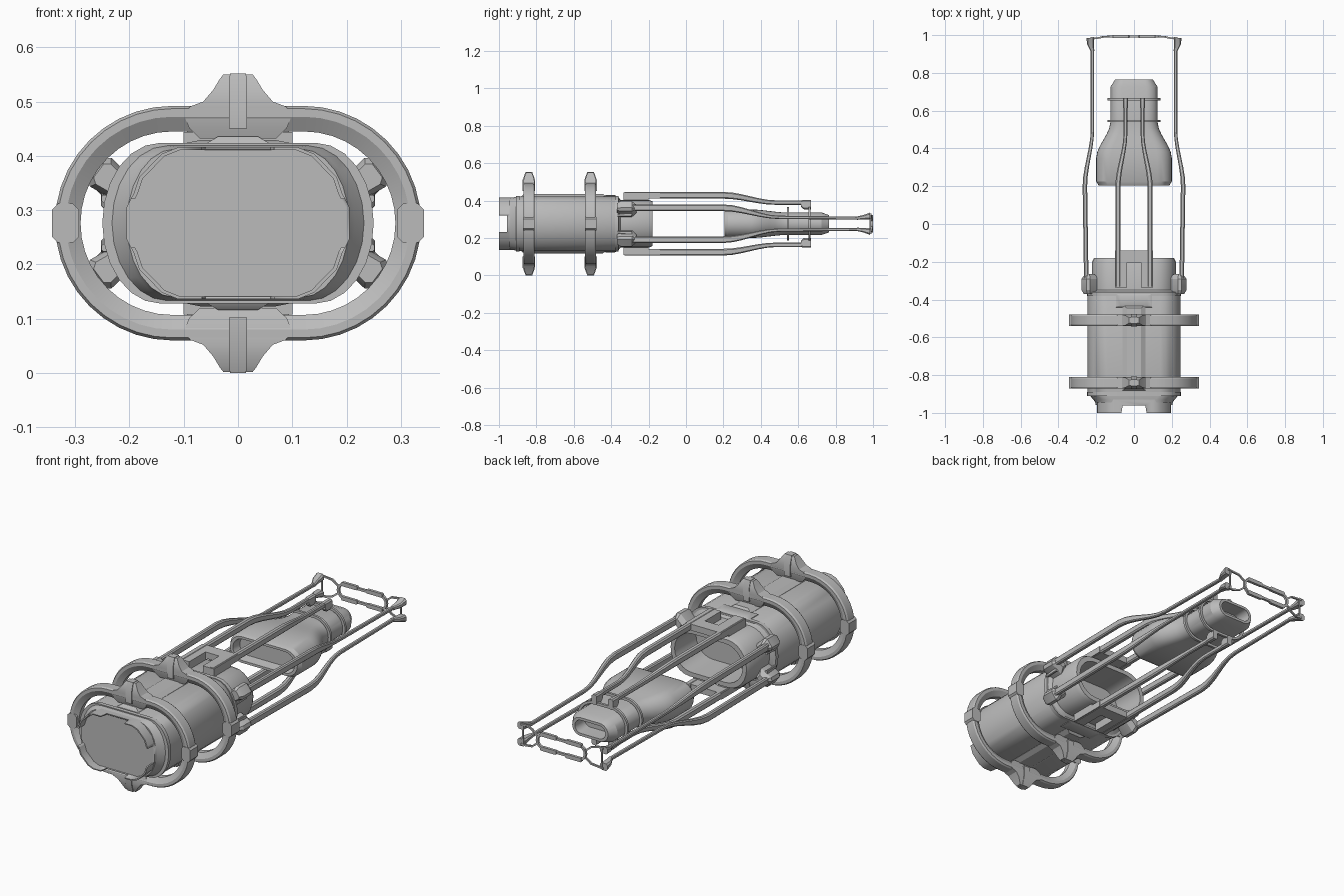
import bpy, bmesh, math
from mathutils import Vector

if "Cube" in bpy.data.objects:
    bpy.data.objects.remove(bpy.data.objects["Cube"])

CZ = 0.276  # height of the long axis; parts are modelled around it
grey = bpy.data.materials.new("warm_grey_metal")
grey.diffuse_color = (0.5, 0.5, 0.5, 1)
grey.use_nodes = True
grey.node_tree.nodes["Principled BSDF"].inputs["Base Color"].default_value = grey.diffuse_color


def loft(name, rings, caps=(True, True), loop=False, mirror=""):
    """Skin a list of equal-length closed rings, then mirror about the axis."""
    bm = bmesh.new()
    vs = [[bm.verts.new(p) for p in r] for r in rings]
    n = len(vs[0])
    for i in range(len(vs) - (0 if loop else 1)):
        a, b = vs[i], vs[(i + 1) % len(vs)]
        for j in range(n):
            k = (j + 1) % n
            bm.faces.new((a[j], a[k], b[k], b[j]))
    if not loop and caps[0]:
        bm.faces.new(vs[0])
    if not loop and caps[1]:
        bm.faces.new(vs[-1])
    bmesh.ops.recalc_face_normals(bm, faces=bm.faces)
    me = bpy.data.meshes.new(name)
    bm.to_mesh(me)
    bm.free()
    me.materials.append(grey)
    ob = bpy.data.objects.new(name, me)
    bpy.context.collection.objects.link(ob)
    ob.location.z = CZ
    bpy.ops.object.select_all(action="DESELECT")
    ob.select_set(True)
    bpy.context.view_layer.objects.active = ob
    bpy.ops.object.shade_smooth_by_angle(angle=math.radians(28))
    if mirror:
        m = ob.modifiers.new("mirror", "MIRROR")
        m.use_axis = ("x" in mirror, False, "z" in mirror)
        m.use_mirror_merge = False
    return ob


def oval(y, hx, hz, rx, n=12):
    """Flat-topped oval in the XZ plane; rx is the length of the round ends."""
    pts = []
    for side in (1, -1):
        for i in range(n + 1):
            a = -math.pi / 2 + math.pi * i / n
            pts.append((side * (hx - rx + rx * math.cos(a)), y, side * hz * math.sin(a)))
    return pts


def box(name, x, y, z, mirror=""):
    return loft(name, [[(x[0], y[0], h), (x[1], y[0], h), (x[1], y[1], h), (x[0], y[1], h)]
                       for h in z], mirror=mirror)


def z_stack(name, y, levels, mirror="z"):
    """Rectangles (z, half x, half y) stacked upward."""
    return loft(name, [[(-a, y - b, z), (a, y - b, z), (a, y + b, z), (-a, y + b, z)]
                       for z, a, b in levels], mirror=mirror)


def rod(name, stations, mirror="xz"):
    """Chamfered bar; stations are (x, y, z, half width, half height)."""
    rings = []
    for x, y, z, w, h in stations:
        c = min(w, h) * 0.45
        rings.append([(x + sx * u, y, z + sz * v) for sx, sz, u, v in (
            (1, -1, w - c, h), (1, -1, w, h - c), (1, 1, w, h - c), (1, 1, w - c, h),
            (-1, 1, w - c, h), (-1, 1, w, h - c), (-1, -1, w, h - c), (-1, -1, w - c, h))])
    return loft(name, rings, mirror=mirror)


def eased(a, b, n=6):
    """Soft S-bend between two rod stations."""
    out = []
    for i in range(n + 1):
        t = i / n
        s = t * t * (3 - 2 * t)
        out.append(tuple(p + (q - p) * (t if k == 1 else s) for k, (p, q) in enumerate(zip(a, b))))
    return out


def hoop(name, y, hx, hz, section, n=14):
    """Sweep (radial offset, y offset) section points round a stadium."""
    rings = []
    for side in (1, -1):
        for i in range(n + 1):
            a = -math.pi / 2 + math.pi * i / n
            rings.append([(side * (hx - hz + (hz + r) * math.cos(a)), y + dy,
                           side * (hz + r) * math.sin(a)) for r, dy in section])
    return loft(name, rings, loop=True)


def wire(name, pts, r=0.006, mirror="xz"):
    """Thin bar through points lying in the end-frame plane."""
    pts = [Vector(p) for p in pts]
    rings = []
    for i, p in enumerate(pts):
        d = (pts[min(i + 1, len(pts) - 1)] - pts[max(i - 1, 0)]).normalized()
        u = d.cross(Vector((0, 1, 0))).normalized()
        v = d.cross(u)
        rings.append([p + r * (math.cos(t) * u + math.sin(t) * v)
                      for t in [math.pi / 4 + k * math.pi / 2 for k in range(4)]])
    return loft(name, rings, mirror=mirror)


# Main housing with an open socket at the back
loft("main_housing", [oval(*s) for s in (
    (-0.945, 0.205, 0.137, 0.09), (-0.93, 0.215, 0.14, 0.1), (-0.895, 0.245, 0.145, 0.105),
    (-0.375, 0.245, 0.145, 0.105), (-0.36, 0.238, 0.14, 0.105), (-0.35, 0.222, 0.128, 0.11),
    (-0.2, 0.222, 0.128, 0.11), (-0.18, 0.212, 0.12, 0.105), (-0.18, 0.19, 0.098, 0.098),
    (-0.345, 0.185, 0.094, 0.094))])
for i, y in enumerate((-0.9, -0.37)):
    loft(f"housing_band_{i}", [oval(y + d, 0.25, 0.148, 0.107) for d in (-0.01, 0.01)])

# Faceted front collar: a thin rim with four notches round a flat face
quarter = ((0.205, 0.03), (0.192, 0.055), (0.182, 0.085), (0.14, 0.128), (0.11, 0.14))
outline = list(quarter) + [(-x, z) for x, z in reversed(quarter)]
outline += [(-x, -z) for x, z in quarter] + [(x, -z) for x, z in reversed(quarter)]


def facet(y, s):
    return [(x * s, y, z * s) for x, z in outline]


collar = loft("front_collar", [facet(-0.93, 1), facet(-1, 1), facet(-1, 0.965), facet(-0.957, 0.965)])
notches = [loft("notch_cutter_vertical", [[(-0.075, -1.05, z), (0.075, -1.05, z), (0.06, -0.96, z),
                                           (-0.06, -0.96, z)] for z in (-0.3, 0.3)]),
           box("notch_cutter_side", (-0.4, 0.4), (-1.05, -0.957), (-0.045, 0.045))]
for c in notches:
    c.hide_render = True
    c.hide_viewport = True
    m = collar.modifiers.new("notch", "BOOLEAN")
    m.operation = "DIFFERENCE"
    m.object = c

# Top and bottom ribs, with a latch near the back
z_stack("housing_rib", -0.655, ((0.135, 0.065, 0.23), (0.146, 0.06, 0.225), (0.16, 0.036, 0.21)))
z_stack("latch_pad", -0.405, ((0.135, 0.1, 0.04), (0.148, 0.095, 0.035), (0.153, 0.07, 0.025)))

# Two guard hoops with peaked lugs and side pads
guard = ((-0.047, -0.014), (-0.02, -0.03), (-0.005, -0.03), (0, -0.022),
         (0, 0.022), (-0.005, 0.03), (-0.02, 0.03), (-0.047, 0.014))
for label, y in (("front", -0.84), ("rear", -0.51)):
    hoop(label + "_guard_hoop", y, 0.337, 0.216, guard, 20)
    z_stack(label + "_hoop_lug", y, (
        (0.156, 0.07, 0.018), (0.175, 0.09, 0.024), (0.2, 0.1, 0.03), (0.215, 0.088, 0.03),
        (0.224, 0.064, 0.03), (0.245, 0.046, 0.026), (0.265, 0.034, 0.019), (0.274, 0.027, 0.014)))
    z_stack(label + "_lug_spine", y, ((0.174, 0.017, 0.033), (0.235, 0.017, 0.033), (0.276, 0.015, 0.018)))
    rod(label + "_hoop_side_pad", [(0.318, y - 0.031, 0, 0.025, 0.036), (0.318, y + 0.031, 0, 0.025, 0.036)], "x")

# Upper and lower brackets: a frame around a small window
box("bracket_leg", (0.038, 0.1), (-0.335, -0.2), (0.128, 0.168), "xz")
box("bracket_bridge", (-0.1, 0.1), (-0.205, -0.14), (0.136, 0.168), "z")

# Upper and lower rods that narrow to the nozzle clamp
rod("clamp_rod", [(0.085, -0.33, 0.152, 0.014, 0.018)]
    + eased((0.085, 0.2, 0.152, 0.014, 0.018), (0.045, 0.48, 0.113, 0.01, 0.012))
    + [(0.045, 0.665, 0.113, 0.01, 0.012)])
rod("clamp_foot", [(0.045, 0.615, 0.108, 0.012, 0.017), (0.045, 0.63, 0.102, 0.014, 0.025),
                   (0.045, 0.668, 0.102, 0.014, 0.025)])

# Side rods running to the end frame, with angled mounts
rod("side_rod", [(0.252, -0.34, 0.085, 0.012, 0.018)]
    + eased((0.26, 0.2, 0.085, 0.012, 0.018), (0.22, 0.5, 0.034, 0.009, 0.009))
    + [(0.22, 0.92, 0.03, 0.009, 0.008), (0.226, 0.985, 0.034, 0.009, 0.009)])
mount = []
for y, s in ((-0.37, 0.7), (-0.35, 1), (-0.29, 1), (-0.265, 0.5)):
    d, e = Vector((0.8, 0, 0.6)), Vector((-0.6, 0, 0.8))
    c = Vector((0.237, y, 0.082))
    mount.append([c + s * (d * a + e * b) for a, b in
                  ((-0.045, -0.025), (0.02, -0.033), (0.035, -0.022), (0.035, 0.022), (0.02, 0.033), (-0.045, 0.025))])
loft("rod_mount", mount, mirror="xz")
rod("mount_hook", [(0.245, -0.365, 0.045, 0.006, 0.007), (0.245, -0.29, 0.05, 0.006, 0.01)])

# Flared tips and the end frame with its central link
rod("rod_tip", [(0.22, 0.915, 0.03, 0.01, 0.009), (0.23, 0.95, 0.035, 0.018, 0.012),
                (0.231, 0.985, 0.042, 0.021, 0.018)])
wire("frame_arm", [(0.23, 0.987, 0.05), (0.2, 0.983, 0.05), (0.165, 0.99, 0.042), (0.135, 0.993, 0.018)])
wire("frame_side", [(0.22, 0.985, 0.05), (0.22, 0.985, -0.05)], 0.005, "x")
square = ((-0.012, -0.006), (0, -0.006), (0, 0.006), (-0.012, 0.006))
hoop("end_link", 0.993, 0.14, 0.04, square)
rod("link_grip", [(0.07, 0.986, 0.036, 0.045, 0.01), (0.07, 1.0, 0.036, 0.045, 0.01)])

# Hollow bottle-shaped nozzle
shoulder = [(y, hx, hz, hz) for _, y, _, hx, hz in
            eased((0, 0.35, 0, 0.2, 0.076), (0, 0.54, 0, 0.125, 0.06))]
loft("nozzle", [oval(*s) for s in [
    (0.25, 0.165, 0.045, 0.045), (0.205, 0.172, 0.054, 0.054), (0.205, 0.188, 0.066, 0.066),
    (0.225, 0.2, 0.076, 0.076)] + shoulder + [
    (0.725, 0.125, 0.06, 0.06), (0.765, 0.1, 0.046, 0.046), (0.765, 0.085, 0.033, 0.033),
    (0.69, 0.082, 0.03, 0.03)]])

# Clamp bands around the nozzle
for i, y in enumerate((0.545, 0.66)):
    hoop(f"clamp_band_{i}", y, 0.14, 0.09, ((-0.013, -0.006), (0, -0.006), (0, 0.006), (-0.013, 0.006)))
